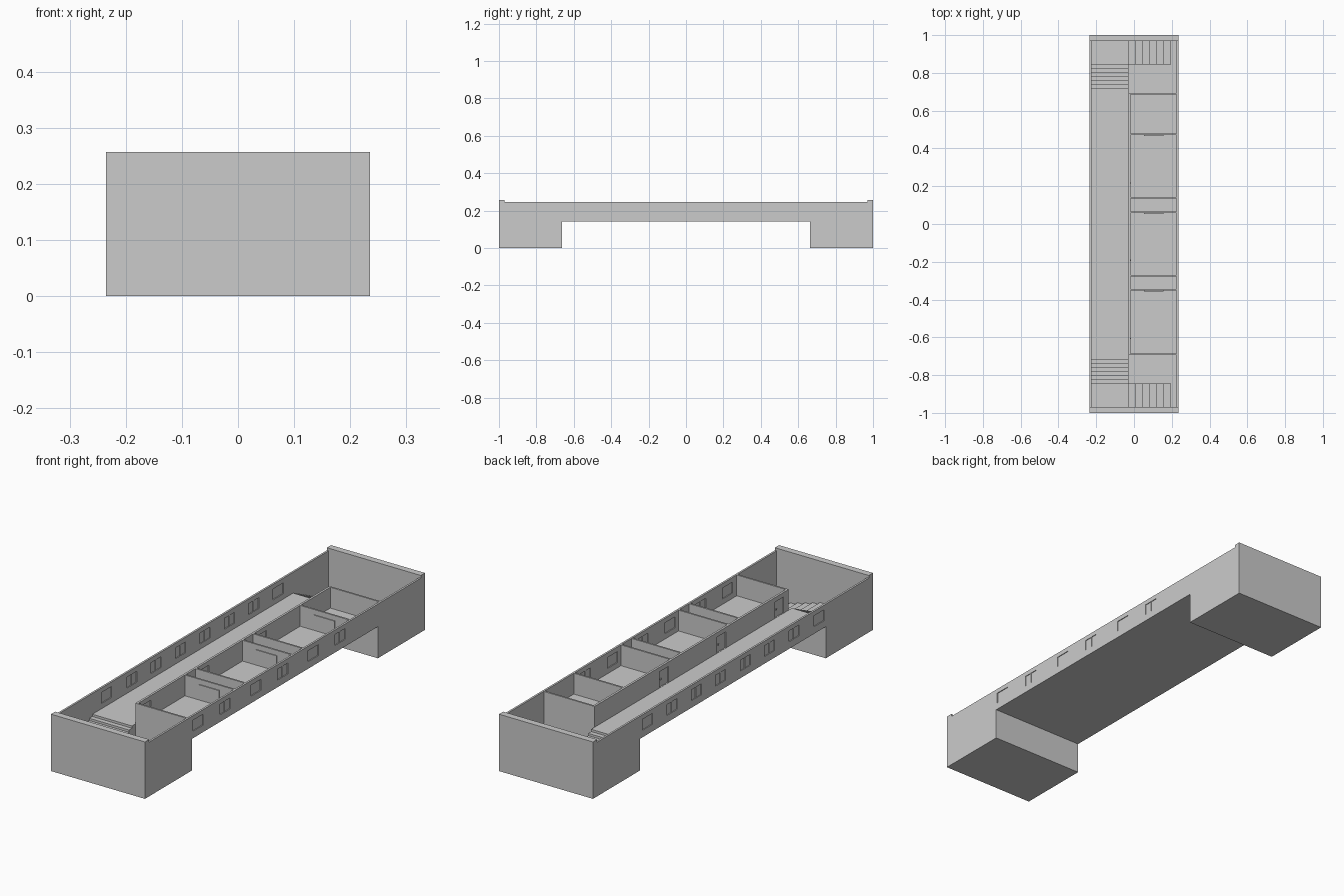
import bpy, bmesh

if "Cube" in bpy.data.objects:
    bpy.data.objects.remove(bpy.data.objects["Cube"])

W, T, E = 0.235, 0.009, 0.03      # half width, side wall and end wall thickness
TOP, UNDER, FLOOR = 0.245, 0.143, 0.151
IN = W - T


def finish(name, bm):
    bmesh.ops.recalc_face_normals(bm, faces=bm.faces[:])
    me = bpy.data.meshes.new(name)
    bm.to_mesh(me)
    bm.free()
    ob = bpy.data.objects.new(name, me)
    bpy.context.collection.objects.link(ob)
    return ob


def boxes(name, specs):
    bm = bmesh.new()
    for x0, x1, y0, y1, z0, z1 in specs:
        vs = bmesh.ops.create_cube(bm, size=1)["verts"]
        for v in vs:
            v.co = ((x0 + x1) / 2 + v.co.x * (x1 - x0),
                    (y0 + y1) / 2 + v.co.y * (y1 - y0),
                    (z0 + z1) / 2 + v.co.z * (z1 - z0))
    return finish(name, bm)


def prism(name, pts, depth):
    bm = bmesh.new()
    f = bm.faces.new([bm.verts.new(p) for p in pts])
    g = bmesh.ops.extrude_face_region(bm, geom=[f])["geom"]
    bmesh.ops.translate(bm, vec=depth, verts=[v for v in g if isinstance(v, bmesh.types.BMVert)])
    return finish(name, bm)


def cut(ob, specs):
    c = boxes(ob.name + "_cutter", specs)
    c.hide_render = True
    c.hide_set(True)
    m = ob.modifiers.new("openings", "BOOLEAN")
    m.operation, m.solver, m.object = "DIFFERENCE", "EXACT", c


# long side walls, raised over the middle span, with recessed windows
side = [(-1 + E, 0), (-0.663, 0), (-0.663, UNDER), (0.663, UNDER), (0.663, 0),
        (1 - E, 0), (1 - E, TOP), (-1 + E, TOP)]
left_windows = [(y, abs(y) < 0.6) for y in (-0.615, -0.435, -0.262, -0.088, 0.088, 0.262, 0.435, 0.61)]
right_windows = [(-0.62, False), (-0.428, True), (-0.208, False),
                 (-0.016, True), (0.202, False), (0.394, True)]
for label, x0, windows in (("left", -W, left_windows), ("right", IN, right_windows)):
    wall = prism(label + "_wall", [(x0, y, z) for y, z in side], (T, 0, 0))
    cut(wall, [(x0 - 0.01, x0 + T + 0.01, y - 0.036, y + 0.036, 0.175, 0.224) for y, d in windows])
    xm = x0 + T / 2
    panes = []
    for y, double in windows:
        panes.append((xm - 0.001, xm + 0.001, y - 0.037, y + 0.037, 0.174, 0.225))
        if double:
            panes.append((xm - 0.004, xm + 0.004, y - 0.003, y + 0.003, 0.175, 0.224))
    boxes(label + "_windows", panes)

# main floor over the span
boxes("main_floor", [(-IN, IN, -0.693, 0.693, UNDER, FLOOR)])

# corridor wall with three doors
CX0, CX1 = -0.028, -0.018
doors = (-0.627, -0.213, 0.197)
corridor = boxes("corridor_wall", [(CX0, CX1, -0.693, 0.693, FLOOR, TOP)])
cut(corridor, [(CX0 - 0.01, CX1 + 0.01, y - 0.031, y + 0.031, FLOOR + 0.001, 0.224) for y in doors])
xm = (CX0 + CX1) / 2
boxes("doors", [(xm - 0.0015, xm + 0.0015, y - 0.032, y + 0.032, FLOOR, 0.225) for y in doors])
boxes("door_handles", [(xm - 0.006, xm + 0.006, y + 0.018, y + 0.024, 0.184, 0.19) for y in doors])

# room partitions and wall boards
boxes("partitions", [(CX1, IN, y - 0.004, y + 0.004, FLOOR, TOP)
                     for y in (-0.689, -0.349, -0.273, 0.062, 0.138, 0.474, 0.689)])
boxes("wall_boards", [(0.052, 0.155, y - 0.008, y - 0.004, 0.178, 0.222) for y in (-0.349, 0.062, 0.474)])

# end towers, mirrored front to back
for s, label in ((1, "back"), (-1, "front")):
    def span(y0, y1):
        return sorted((s * y0, s * y1))
    boxes(label + "_end_wall", [(-W, W, *span(1 - E, 1), 0, 0.257)])
    boxes(label + "_tower_floor", [(-IN, IN, *span(0.663, 1 - E), 0, 0.008)])
    boxes(label + "_tower_inner_wall", [(-IN, IN, *span(0.663, 0.693), 0, UNDER)])

    # upper flight from corridor down to landing
    n, y, z = 6, 0.717, FLOOR
    dz = (FLOOR - 0.08) / (n + 1)
    pts = [(0.693, 0.008), (0.693, z), (y, z)]
    for i in range(n):
        z -= dz
        pts.append((y, z))
        y += 0.0213
        pts.append((y, z))
    pts.append((y, 0.008))
    prism(label + "_upper_stairs", [(-IN, s * a, b) for a, b in pts], (IN - 0.028, 0, 0))
    boxes(label + "_landing", [(-IN, -0.028, *span(0.845, 1 - E), 0.008, 0.08)])

    # lower flight from landing down to the ground
    x, z, dz = -0.028, 0.08, 0.072 / (n + 1)
    pts = [(x, 0.008)]
    for i in range(n):
        z -= dz
        pts.append((x, z))
        x += 0.0373
        pts.append((x, z))
    pts.append((x, 0.008))
    prism(label + "_lower_stairs", [(a, s * 0.845, b) for a, b in pts], (0, s * 0.125, 0))
